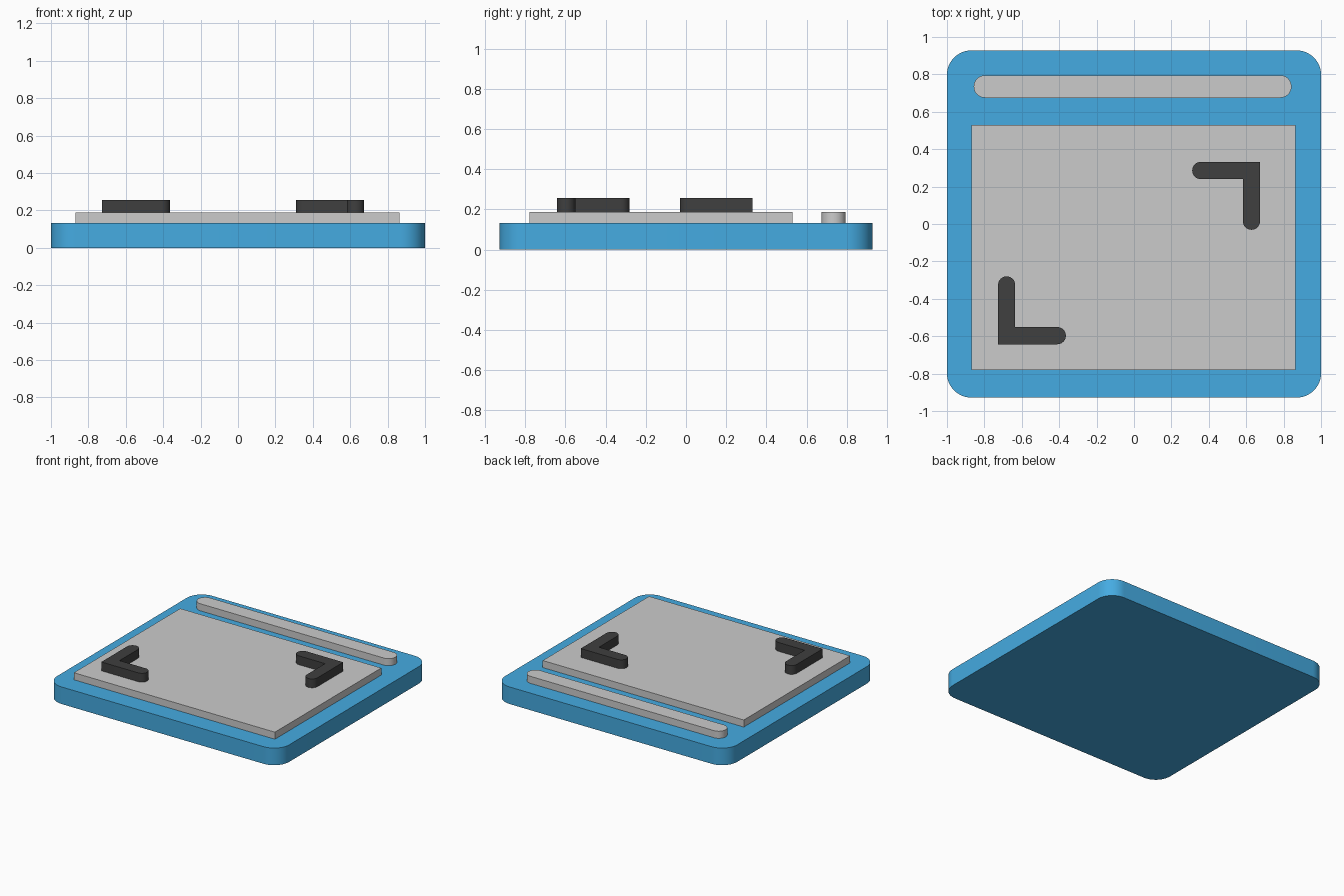
import bpy, bmesh
from math import sin, cos, pi, radians

if "Cube" in bpy.data.objects:
    bpy.data.objects.remove(bpy.data.objects["Cube"])


def material(name, color):
    m = bpy.data.materials.new(name)
    m.diffuse_color = color
    m.use_nodes = True
    m.node_tree.nodes["Principled BSDF"].inputs["Base Color"].default_value = m.diffuse_color
    return m


def arc(cx, cy, r, a0, a1, n=12):
    """Counter-clockwise arc points, angles in degrees."""
    return [(cx + r * cos(radians(a0 + (a1 - a0) * i / n)),
             cy + r * sin(radians(a0 + (a1 - a0) * i / n))) for i in range(n + 1)]


def rounded_rect(x0, x1, y0, y1, r):
    return (arc(x1 - r, y0 + r, r, -90, 0) + arc(x1 - r, y1 - r, r, 0, 90)
            + arc(x0 + r, y1 - r, r, 90, 180) + arc(x0 + r, y0 + r, r, 180, 270))


def prism(name, outline, z0, z1, mat=None):
    """Extrude a closed outline from z0 up to z1."""
    bm = bmesh.new()
    face = bm.faces.new([bm.verts.new((x, y, z0)) for x, y in outline])
    ext = bmesh.ops.extrude_face_region(bm, geom=[face], use_keep_orig=True)
    top = [v for v in ext["geom"] if isinstance(v, bmesh.types.BMVert)]
    bmesh.ops.translate(bm, verts=top, vec=(0, 0, z1 - z0))
    bmesh.ops.recalc_face_normals(bm, faces=bm.faces)
    mesh = bpy.data.meshes.new(name)
    bm.to_mesh(mesh)
    bm.free()
    obj = bpy.data.objects.new(name, mesh)
    bpy.context.collection.objects.link(obj)
    if mat:
        mesh.materials.append(mat)
    bpy.ops.object.select_all(action='DESELECT')
    obj.select_set(True)
    bpy.context.view_layer.objects.active = obj
    bpy.ops.object.shade_smooth_by_angle(angle=radians(30))
    return obj


blue = material("blue", (0.06, 0.41, 0.76, 1))
black = material("black", (0.05, 0.05, 0.05, 1))
BASE_TOP, PANEL_TOP, BRACKET_TOP = 0.133, 0.188, 0.257

# Rounded base slab
prism("base", rounded_rect(-1, 1, -0.928, 0.928, 0.13), 0, BASE_TOP, blue)

# Raised rectangular panel
prism("panel", [(-0.868, -0.78), (0.864, -0.78), (0.864, 0.529), (-0.868, 0.529)],
      BASE_TOP, PANEL_TOP)

# Rounded bar along the back
prism("back_bar", rounded_rect(-0.857, 0.842, 0.675, 0.795, 0.0595), BASE_TOP, PANEL_TOP)

# Two corner brackets: L shapes with rounded arm ends, turned half a circle apart
L, W = 0.363, 0.092
h = W / 2
ell = ([(0, 0)] + arc(L - h, h, h, -90, 90) + [(W, W)] + arc(h, L - h, h, 0, 180))
for name, cx, cy, s in (("front_left_bracket", -0.727, -0.643, 1),
                        ("back_right_bracket", 0.674, 0.332, -1)):
    prism(name, [(cx + s * x, cy + s * y) for x, y in ell], PANEL_TOP, BRACKET_TOP, black)
